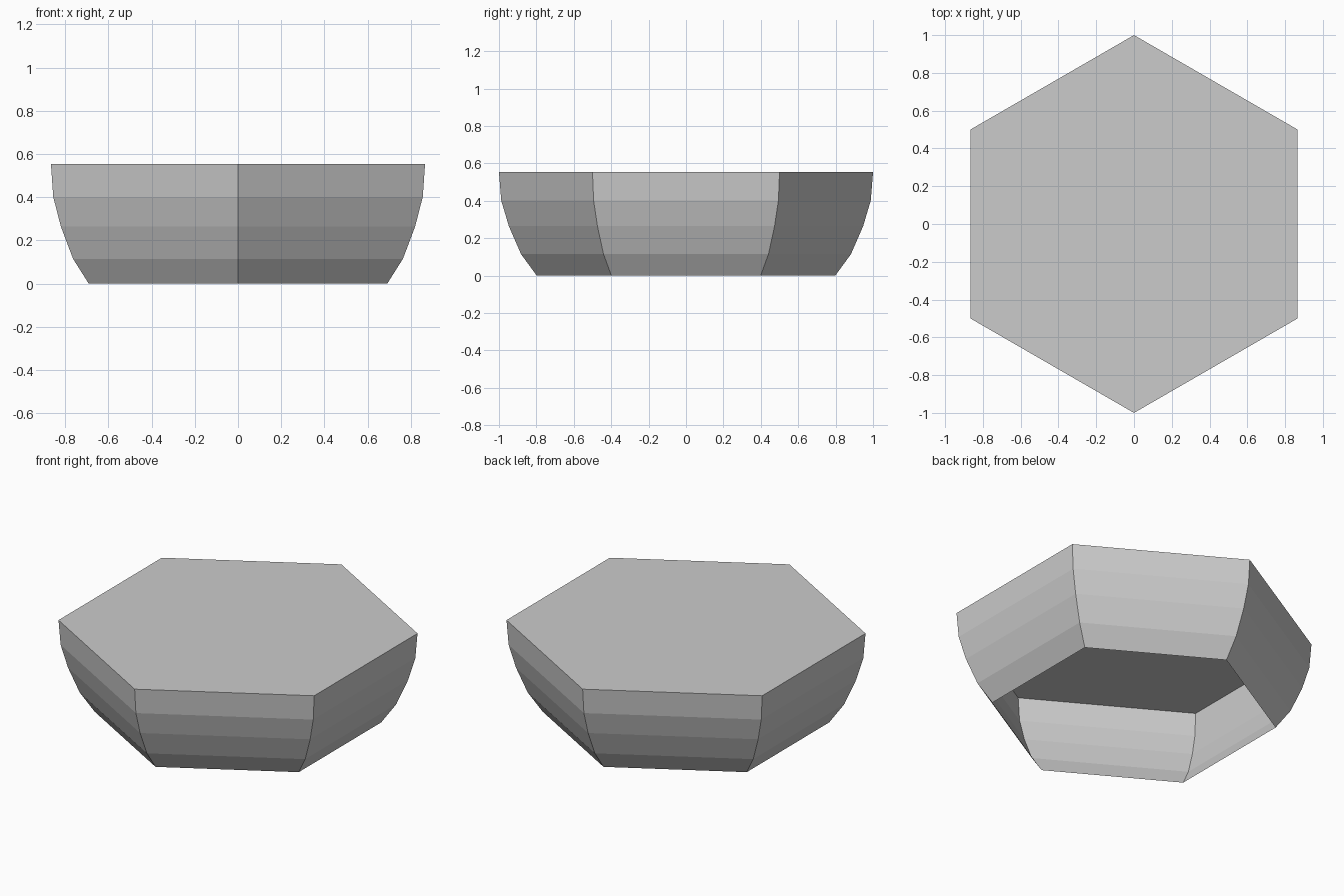
import bpy, bmesh
from math import sin, cos, radians

if "Cube" in bpy.data.objects:
    bpy.data.objects.remove(bpy.data.objects["Cube"])

SIDES = 6
# Wall profile: corner radius and height, from open bottom rim to closed top
PROFILE = [(0.798, 0.0), (0.882, 0.115), (0.947, 0.264), (0.988, 0.402), (1.0, 0.553)]

bm = bmesh.new()

# Hexagonal rings with corners on the y axis
rings = []
for r, z in PROFILE:
    angles = [radians(90 + 360 * i / SIDES) for i in range(SIDES)]
    rings.append([bm.verts.new((r * cos(a), r * sin(a), z)) for a in angles])

# Flat-banded curved walls
for low, high in zip(rings, rings[1:]):
    for i in range(SIDES):
        j = (i + 1) % SIDES
        bm.faces.new((low[i], low[j], high[j], high[i]))

# Flat top, underside left open
bm.faces.new(rings[-1])

mesh = bpy.data.meshes.new("hexagonal_shell")
bm.to_mesh(mesh)
bm.free()
shell = bpy.data.objects.new("hexagonal_shell", mesh)
bpy.context.collection.objects.link(shell)
